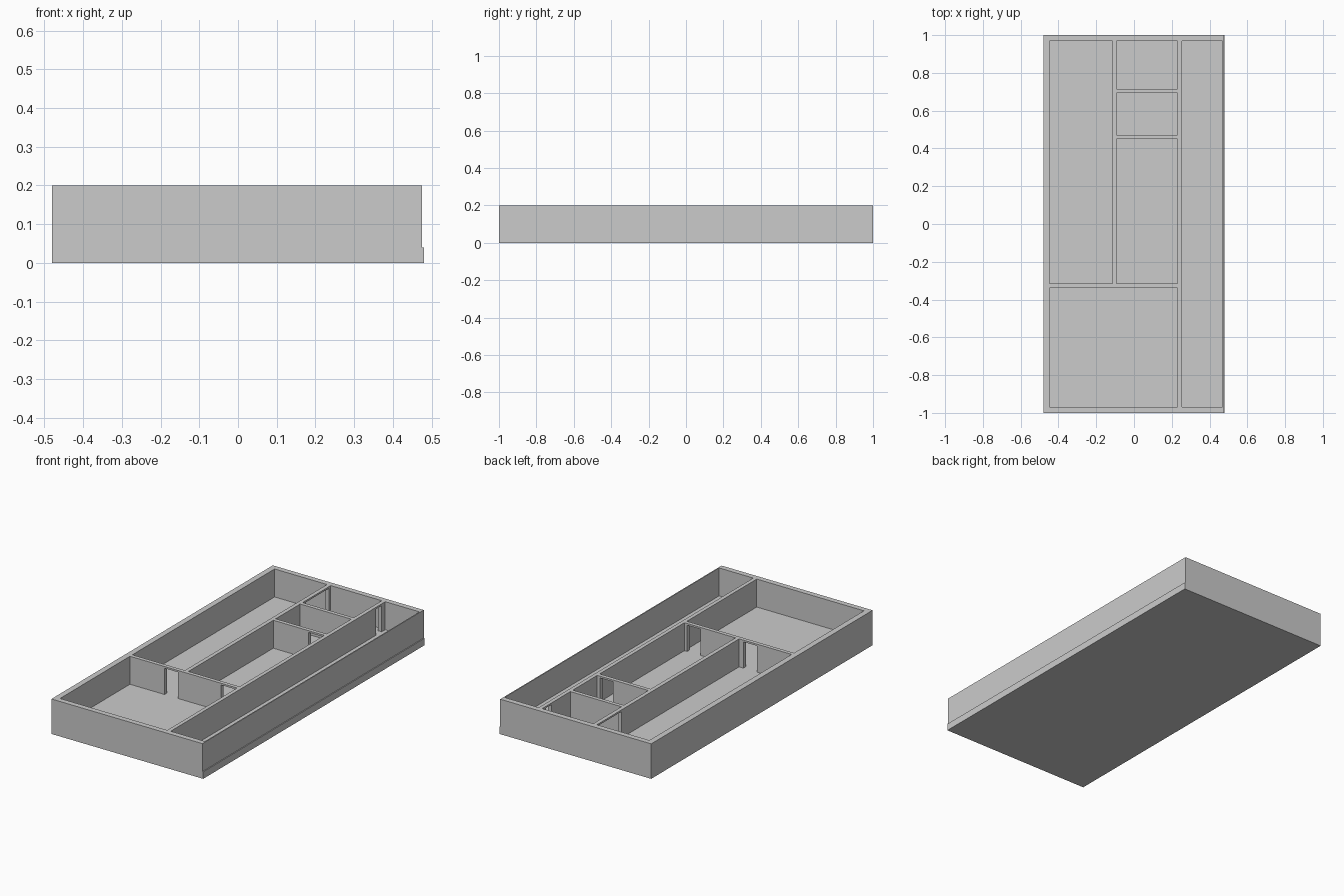
import bpy, bmesh
from mathutils import Matrix, Vector

if "Cube" in bpy.data.objects:
    bpy.data.objects.remove(bpy.data.objects["Cube"])

FLOOR, TOP, LINTEL = 0.04, 0.20, 0.19


def boxes(name, spans):
    """One object made of boxes, each given as (x0, x1, y0, y1, z0, z1)."""
    bm = bmesh.new()
    for x0, x1, y0, y1, z0, z1 in spans:
        centre = Vector((x0 + x1, y0 + y1, z0 + z1)) / 2
        size = Matrix.Diagonal((x1 - x0, y1 - y0, z1 - z0, 1))
        bmesh.ops.create_cube(bm, size=1, matrix=Matrix.Translation(centre) @ size)
    mesh = bpy.data.meshes.new(name)
    bm.to_mesh(mesh)
    bm.free()
    obj = bpy.data.objects.new(name, mesh)
    bpy.context.collection.objects.link(obj)
    return obj


def cut(target, cutter):
    mod = target.modifiers.new(cutter.name, 'BOOLEAN')
    mod.operation = 'DIFFERENCE'
    mod.solver = 'EXACT'
    mod.object = cutter
    cutter.hide_render = True
    cutter.hide_set(True)
    cutter.display_type = 'WIRE'
    bpy.context.view_layer.objects.active = target
    bpy.ops.object.modifier_apply(modifier=mod.name)


# Floor slab, sticking out slightly on the right
boxes("floor_slab", [(-0.48, 0.48, -1, 1, 0, FLOOR)])

# Solid block that becomes the walls
walls = boxes("walls", [(-0.48, 0.475, -1, 1, FLOOR, TOP)])

# Rooms: plan rectangles hollowed out of the block
rooms = [
    (-0.447, -0.115, -0.316, 0.969),   # long left room
    (-0.092, 0.231, 0.715, 0.969),     # back middle room
    (-0.092, 0.231, 0.472, 0.693),     # small middle room
    (-0.092, 0.231, -0.316, 0.450),    # centre room
    (-0.447, 0.231, -0.969, -0.338),   # front room
    (0.253, 0.469, -0.969, 0.969),     # long corridor on the right
]
cut(walls, boxes("room_cutter", [r + (0, 0.3) for r in rooms]))

# Doorways: leave only a thin lintel above
doors = [
    (-0.228, -0.142, -0.35, -0.30),    # front room to left room
    (0.130, 0.214, -0.35, -0.30),      # front room to centre room
    (0.130, 0.214, 0.44, 0.48),        # centre room to small room
    (-0.13, -0.08, 0.745, 0.955),      # left room to back room
    (0.22, 0.26, 0.885, 0.937),        # back room to corridor
]
cut(walls, boxes("door_cutter", [d + (0, LINTEL) for d in doors]))
